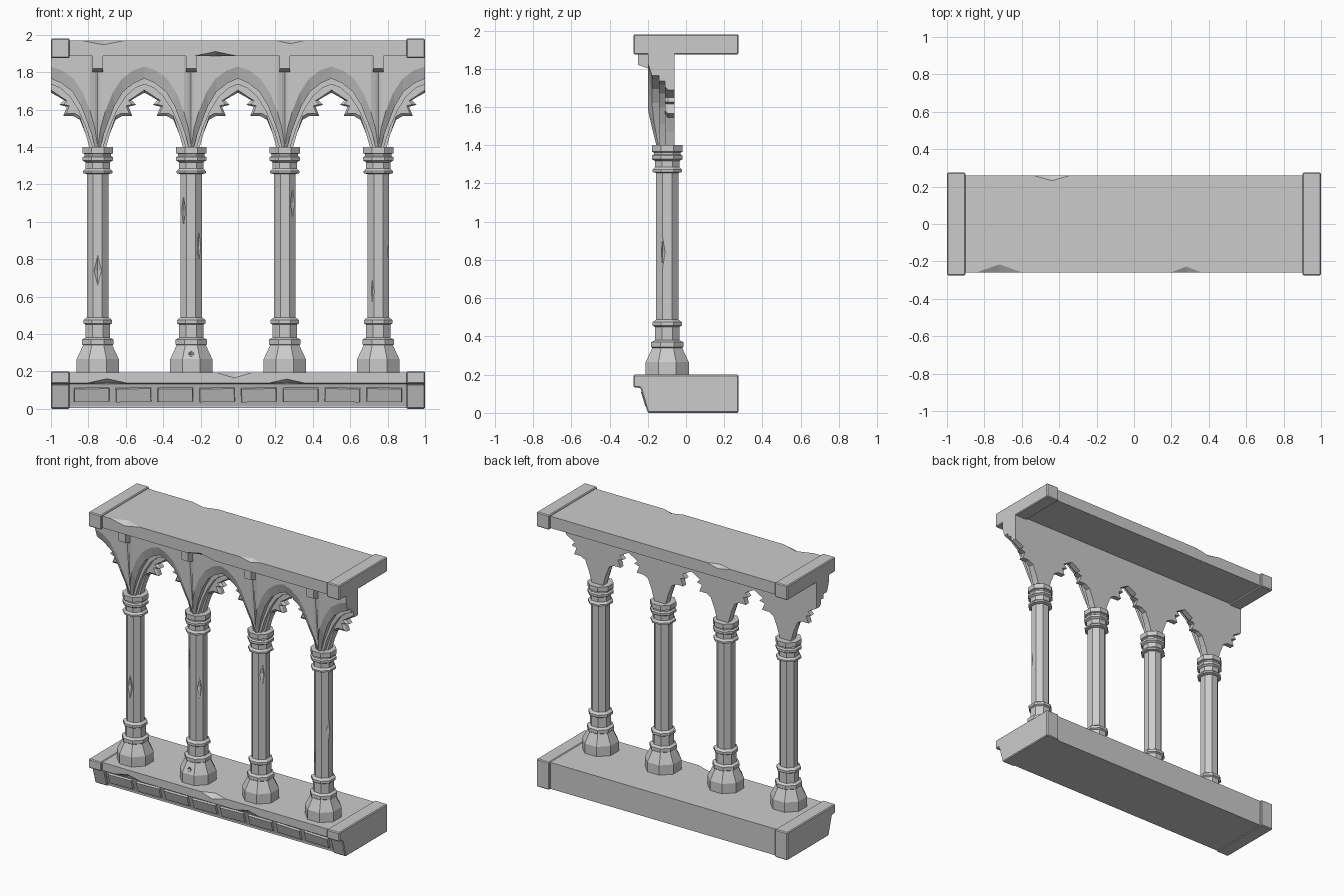
import bpy, bmesh, math, random
from mathutils import Vector, Matrix

if "Cube" in bpy.data.objects:
    bpy.data.objects.remove(bpy.data.objects["Cube"])

random.seed(4)


def finish(bm, name):
    bmesh.ops.remove_doubles(bm, verts=bm.verts, dist=1e-5)
    bmesh.ops.recalc_face_normals(bm, faces=bm.faces)
    me = bpy.data.meshes.new(name)
    bm.to_mesh(me)
    bm.free()
    ob = bpy.data.objects.new(name, me)
    bpy.context.collection.objects.link(ob)
    return ob


def apply_mod(ob, mod):
    bpy.context.view_layer.objects.active = ob
    bpy.ops.object.modifier_apply(modifier=mod.name)


def prism(name, profile, x0, x1, bevel=0):
    """Extrude a (y, z) profile along x."""
    bm = bmesh.new()
    a = [bm.verts.new((x0, y, z)) for y, z in profile]
    b = [bm.verts.new((x1, y, z)) for y, z in profile]
    bm.faces.new(a)
    bm.faces.new(b[::-1])
    for i in range(len(a)):
        j = (i + 1) % len(a)
        bm.faces.new((a[i], b[i], b[j], a[j]))
    ob = finish(bm, name)
    if bevel:
        m = ob.modifiers.new("bevel", 'BEVEL')
        m.width, m.segments = bevel, 1
        apply_mod(ob, m)
    return ob


def chip(ob, chips):
    """Knock diamond-shaped chips out of edges: (centre, half sizes)."""
    bm = bmesh.new()
    for c, r in chips:
        vs = []
        for k in range(3):
            for s in (-1, 1):
                v = Vector(c)
                v[k] += s * r[k]
                vs.append(bm.verts.new(v))
        for i in (0, 1):
            for j in (2, 3):
                for k in (4, 5):
                    bm.faces.new((vs[i], vs[j], vs[k]))
    cutter = finish(bm, "chip_cutter")
    cutter.hide_render = True
    m = ob.modifiers.new("chips", 'BOOLEAN')
    m.operation, m.object, m.solver = 'DIFFERENCE', cutter, 'EXACT'
    apply_mod(ob, m)
    bpy.data.objects.remove(cutter)


# base slab with undercut front, and its chips
base = prism("base_slab", [(-.26, .195), (-.26, .137), (-.228, .132), (-.192, .015),
                           (-.192, .005), (.26, .005), (.26, .195)], -.91, .91)
chip(base, [((-.7, -.26, .137), (.11, .03, .024)), ((.26, -.26, .137), (.1, .03, .022)),
            ((-.02, -.26, .195), (.1, .035, .03))])

# end blocks of the base and the top slab
for s, side in ((-1, "left"), (1, "right")):
    x0, x1 = sorted((s * .9, s))
    prism("base_end_" + side, [(-.275, .2), (-.275, .135), (-.238, .13), (-.2, 0),
                               (.275, 0), (.275, .2)], x0, x1, .006)
    prism("top_end_" + side, [(-.275, 1.98), (-.275, 1.875), (.275, 1.875), (.275, 1.98)],
          x0, x1, .006)

# raised stone panels on the sloping base front
tilt = math.atan2(.036, .117)
for i in range(8):
    bm = bmesh.new()
    bmesh.ops.create_cube(bm, size=1, matrix=Matrix.Diagonal((.195, .03, .085, 1)))
    front = [v for v in bm.verts if v.co.y < 0]
    for v in front:
        v.co.x *= .94
        v.co.z *= .86
    bm.transform(Matrix.Translation((-.782 + i * .2234, -.209, .076))
                 @ Matrix.Rotation(random.uniform(-.03, .03), 4, 'Y')
                 @ Matrix.Rotation(tilt, 4, 'X'))
    finish(bm, "base_panel_%d" % (i + 1))

# top slab with chips
top = prism("top_slab", [(-.258, 1.97), (-.258, 1.885), (.26, 1.885), (.26, 1.97)], -.91, .91)
chip(top, [((-.72, -.258, 1.97), (.12, .042, .024)), ((.28, -.258, 1.97), (.08, .03, .018)),
           ((-.12, -.258, 1.885), (.12, .04, .025)), ((-.44, .26, 1.97), (.1, .028, .02))])

# octagonal columns: (flat radius, z) profile
COL = [(.113, .195), (.113, .265), (.078, .34), (.084, .345), (.084, .37), (.065, .38),
       (.065, .45), (.076, .457), (.076, .475), (.058, .488), (.058, 1.255), (.078, 1.26),
       (.078, 1.272), (.065, 1.285), (.065, 1.318), (.081, 1.328), (.081, 1.345),
       (.07, 1.352), (.07, 1.362), (.081, 1.366), (.081, 1.4)]
NICKS = [[(0, -.058, .74, .02)],
         [(-.04, -.04, 1.06, .025), (.04, -.04, .87, .022), (.0, -.098, .29, .02)],
         [(.04, -.04, 1.1, .025)],
         [(-.03, -.052, .63, .018), (.058, -.024, .84, .018)]]
YC = -.098
COLX = (-.75, -.25, .25, .75)
for n, cx in enumerate(COLX):
    bm = bmesh.new()
    rings = []
    for r, z in COL:
        R = r / math.cos(math.pi / 8)
        rings.append([bm.verts.new((cx + R * math.cos((k + .5) * math.pi / 4),
                                    YC + R * math.sin((k + .5) * math.pi / 4), z))
                      for k in range(8)])
    for a, b in zip(rings, rings[1:]):
        for k in range(8):
            j = (k + 1) % 8
            bm.faces.new((a[k], a[j], b[j], b[k]))
    bm.faces.new(rings[0])
    bm.faces.new(rings[-1])
    col = finish(bm, "column_%d" % (n + 1))
    chip(col, [((cx + x, YC + y, z), (w, w * .7, .08 if z > .4 else .03))
               for x, y, z, w in NICKS[n]])

# arcade wall: half-bay outlines as (distance from arch centre, z)
OUTER = [(0, 1.83), (.06, 1.81), (.12, 1.765), (.17, 1.69), (.21, 1.59), (.235, 1.5), (.25, 1.4)]
INNER = [(0, 1.765), (.055, 1.742), (.115, 1.695), (.16, 1.62), (.195, 1.53), (.22, 1.46), (.235, 1.4)]
STEP = [(0, 1.735), (.05, 1.715), (.1, 1.67), (.145, 1.6), (.185, 1.51), (.205, 1.45), (.22, 1.4)]
CUSP = [(0, 1.69), (.04, 1.668), (.07, 1.65), (.045, 1.625), (.085, 1.615), (.065, 1.565),
        (.12, 1.565), (.155, 1.545), (.185, 1.47), (.205, 1.4)]


def row(pts, y, y_low=None):
    """Place an outline at depth y, drawing back to y_low at the springing."""
    out = []
    for u, z in pts + [(.25, 1.4)]:
        t = min(1, max(0, (1.58 - z) / .18)) if y_low is not None else 0
        out.append((u, y + ((y_low or y) - y) * t, z))
    return out


cusp_front = [((u + (.15 - u) * .2) if u else 0, z + ((1.64 - z) * .2 if u else .015))
              if z > 1.54 else (u, z) for u, z in CUSP]
top_line = [(u, 1.885) for u, z in OUTER]
ROWS = [[(u, -.06, z) for u, z in top_line + [(.25, 1.885)]],
        [(u, -.2, z) for u, z in top_line + [(.25, 1.885)]],
        row(OUTER, -.2, -.155), row(INNER, -.178, -.145), row(INNER, -.14),
        row(STEP, -.14), row(STEP, -.11), row(cusp_front, -.11), row(CUSP, -.095), row(CUSP, -.06)]

bm = bmesh.new()


def face(pts):
    clean = [p for i, p in enumerate(pts) if (Vector(p) - Vector(pts[i - 1])).length > 1e-5]
    if len(clean) > 2:
        bm.faces.new([bm.verts.new(p) for p in clean])


for cx in COLX:
    for s in (-1, 1):
        R = [[(cx + s * (.25 - u), y, z) for u, y, z in r] for r in ROWS]
        for i in range(len(R)):
            a, b = R[i], R[(i + 1) % len(R)]
            if i in (6, 9):                      # flat cusp face and back face
                face(a + b[::-1])
            else:
                for k in range(len(a) - 1):
                    face([a[k], a[k + 1], b[k + 1], b[k]])
        if abs(R[0][0][0]) > .99:                # closed outer ends
            face([r[0] for r in R])
finish(bm, "arcade_wall")

# small brackets under the top slab
for n, cx in enumerate(COLX):
    prism("bracket_%d" % (n + 1), [(-.25, 1.89), (-.25, 1.82), (-.195, 1.8), (-.195, 1.89)],
          cx - .027, cx + .027)
